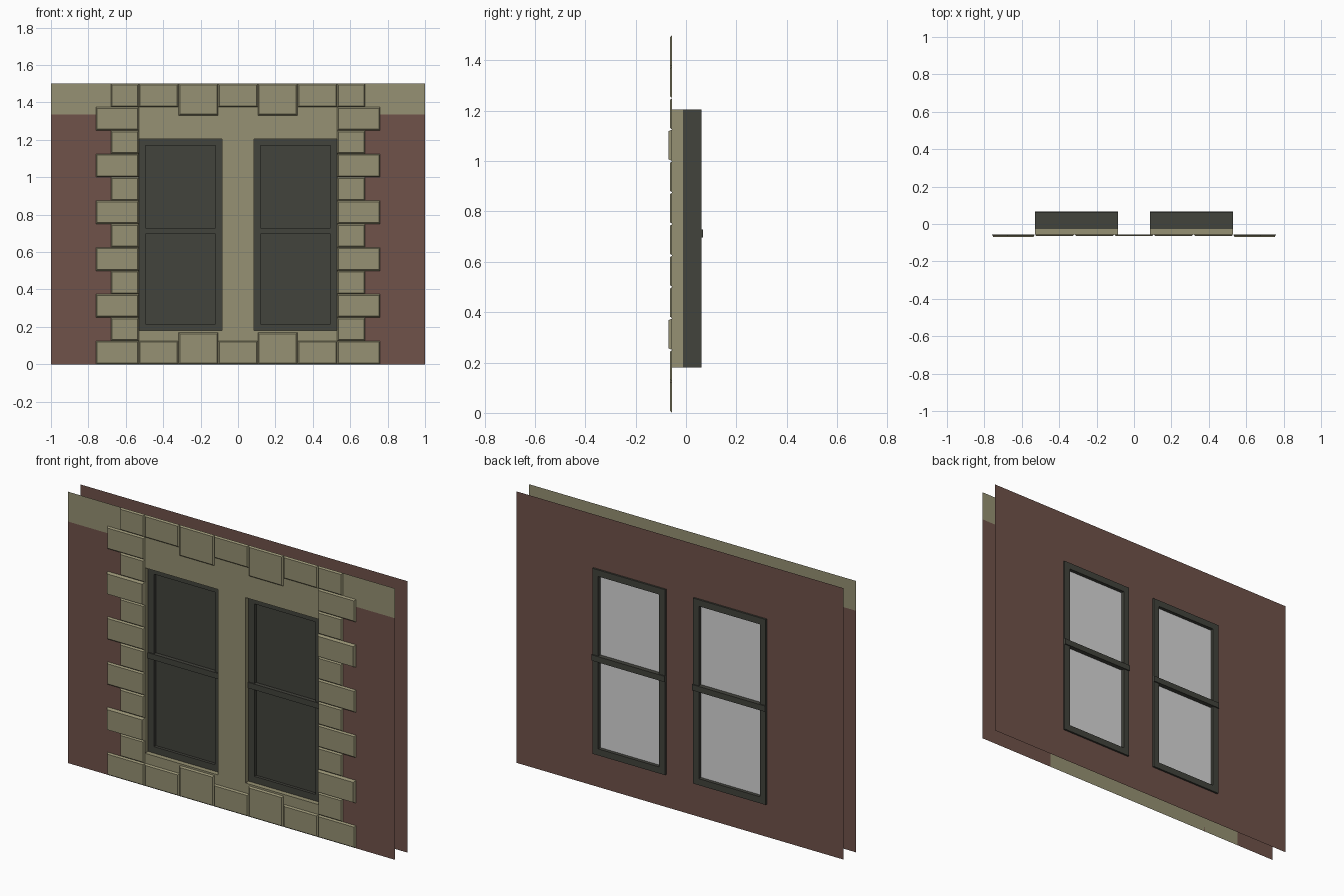
import bpy, bmesh

if "Cube" in bpy.data.objects:
    bpy.data.objects.remove(bpy.data.objects["Cube"])

def srgb(r, g, b):
    f = lambda c: (c / 255 / 12.92) if c < 11 else ((c / 255 + 0.055) / 1.055) ** 2.4
    return (f(r), f(g), f(b), 1.0)

def material(name, rgb):
    m = bpy.data.materials.new(name)
    m.diffuse_color = srgb(*rgb)
    m.use_nodes = True
    m.node_tree.nodes["Principled BSDF"].inputs["Base Color"].default_value = m.diffuse_color
    return m

STONE = material("sandstone", (150, 145, 115))
BRICK = material("red_brown_wall", (112, 82, 74))
DARK = material("dark_frame", (66, 67, 60))
GLASS = material("pale_glass", (215, 215, 215))

X0, X1, Z0, Z1 = 0.085, 0.53, 0.18, 1.205     # window opening
FRONT, BACK, FRAME_FRONT = -0.055, 0.051, -0.028

def finish(bm, name, mats):
    me = bpy.data.meshes.new(name)
    bm.to_mesh(me)
    bm.free()
    for m in mats:
        me.materials.append(m)
    ob = bpy.data.objects.new(name, me)
    bpy.context.collection.objects.link(ob)
    return ob

def quad(bm, pts, mat=0):
    f = bm.faces.new([bm.verts.new(p) for p in pts])
    f.material_index = mat
    return f

def box(bm, x0, x1, y0, y1, z0, z1, inset=0.0):
    """Box whose front (-y) face may be inset to give a chamfered block."""
    i = inset
    a = [bm.verts.new(p) for p in ((x0+i, y0, z0+i), (x1-i, y0, z0+i), (x1-i, y0, z1-i), (x0+i, y0, z1-i))]
    b = [bm.verts.new(p) for p in ((x0, y1, z0), (x1, y1, z0), (x1, y1, z1), (x0, y1, z1))]
    bm.faces.new(a)
    bm.faces.new(b[::-1])
    for k in range(4):
        n = (k + 1) % 4
        bm.faces.new((a[n], a[k], b[k], b[n]))

def wall(name, y, facing_back, is_stone):
    """Thin wall sheet with two window openings, coloured by cell position."""
    bm = bmesh.new()
    xs = [-1, -X1, -X0, X0, X1, 1]
    zs = [0, Z0, Z1, 1.335, 1.5]
    for i in range(5):
        for j in range(4):
            if i in (1, 3) and j == 1:
                continue
            a, b, c, d = xs[i], xs[i+1], zs[j], zs[j+1]
            pts = [(a, y, c), (b, y, c), (b, y, d), (a, y, d)]
            quad(bm, pts[::-1] if facing_back else pts, 1 if is_stone(i, j) else 0)
    bmesh.ops.remove_doubles(bm, verts=bm.verts, dist=1e-5)
    return finish(bm, name, [BRICK, STONE])

# Wall sheets
wall("front_wall", FRONT, False, lambda i, j: j == 3 or 1 <= i <= 3)
wall("back_wall", BACK, True, lambda i, j: False)

# Corner stones: alternating wide and narrow rows on both sides
bm = bmesh.new()
H = 0.125
for s in (-1, 1):
    for r in range(12):
        outer = 0.68 if r % 2 else 0.76
        y = -0.070 if r in (2, 8) else -0.063
        a, b = sorted((s * X1, s * outer))
        box(bm, a, b, y, FRONT, r * H, (r + 1) * H, 0.007)
finish(bm, "side_stones", [STONE])

# Stones above and below the windows
bm = bmesh.new()
W = 2 * X1 / 5
for k in range(5):
    h = 0.17 if k % 2 else H
    a = -X1 + k * W
    box(bm, a, a + W, -0.063, FRONT, 0, h, 0.007)
    box(bm, a, a + W, -0.063, FRONT, 1.5 - h, 1.5, 0.007)
finish(bm, "lintel_and_sill_stones", [STONE])

for side, s in (("left", -1), ("right", 1)):
    a, b = sorted((s * X0, s * X1))
    # Stone reveal lining the opening
    bm = bmesh.new()
    e = 0.001
    for x, flip in ((a - e, False), (b + e, True)):
        p = [(x, FRONT, Z0), (x, -0.012, Z0), (x, -0.012, Z1), (x, FRONT, Z1)]
        quad(bm, p[::-1] if flip else p)
    for z, flip in ((Z0, False), (Z1, True)):
        p = [(a, FRONT, z), (b, FRONT, z), (b, FRAME_FRONT, z), (a, FRAME_FRONT, z)]
        quad(bm, p[::-1] if flip else p)
    finish(bm, side + "_window_reveal", [STONE])

    # Window frame: stiles, rails and middle bar
    bm = bmesh.new()
    t = 0.036
    box(bm, a, a + t, FRAME_FRONT, 0.061, Z0, Z1)
    box(bm, b - t, b, FRAME_FRONT, 0.061, Z0, Z1)
    box(bm, a + t, b - t, FRAME_FRONT, 0.061, Z0, Z0 + t)
    box(bm, a + t, b - t, FRAME_FRONT, 0.061, Z1 - t, Z1)
    box(bm, a, b, FRAME_FRONT - 0.006, 0.067, 0.697, 0.729)
    finish(bm, side + "_window_frame", [DARK])

    # Panes: dark towards the front, pale towards the back
    bm = bmesh.new()
    for y, mat in ((-0.012, 0), (0.042, 1)):
        p = [(a + t, y, Z0 + t), (b - t, y, Z0 + t), (b - t, y, Z1 - t), (a + t, y, Z1 - t)]
        quad(bm, p[::-1] if mat else p, mat)
    finish(bm, side + "_window_panes", [DARK, GLASS])
